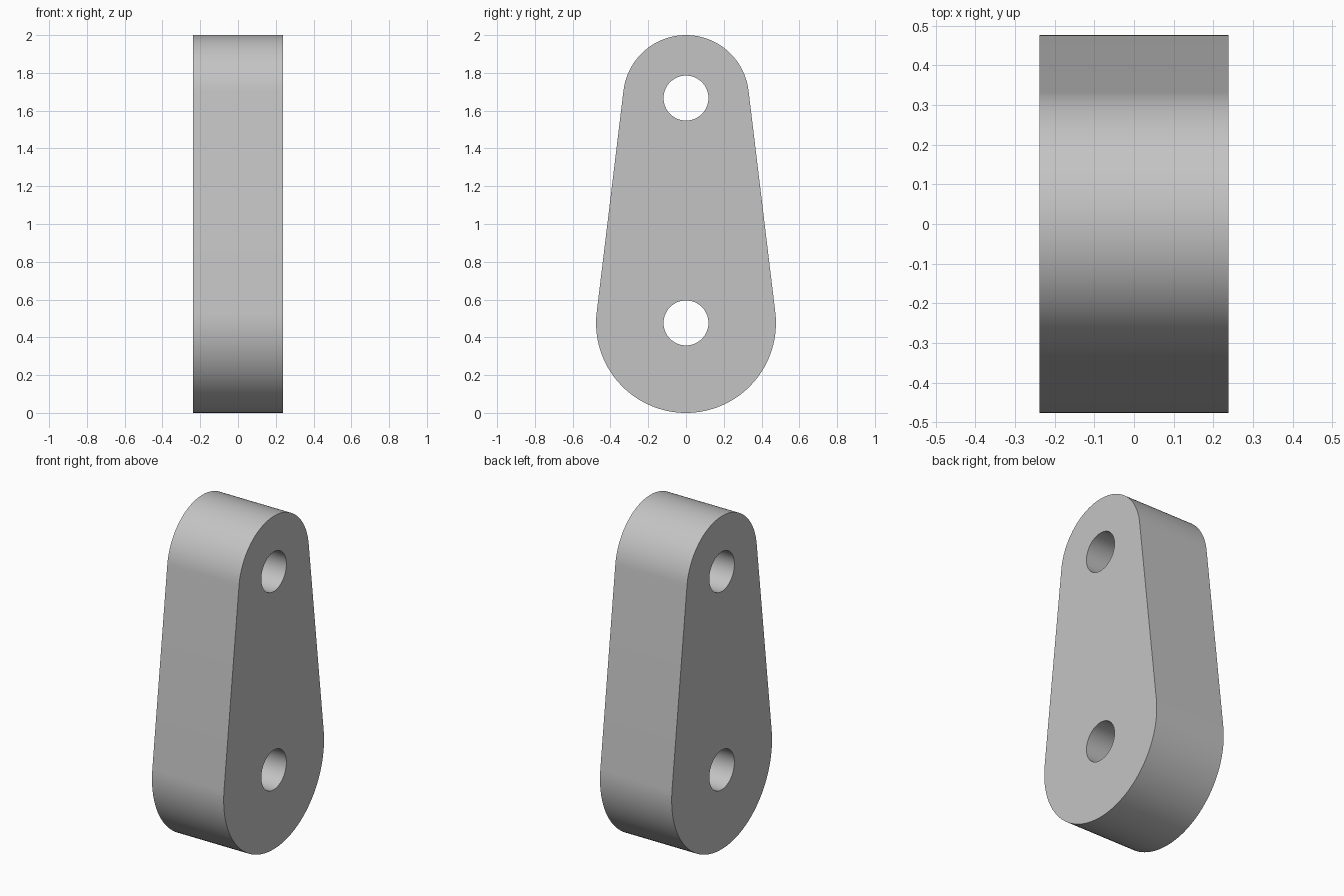
import bpy
import bmesh
from math import sin, cos, pi, asin, radians

cube = bpy.data.objects.get("Cube")
if cube:
    bpy.data.objects.remove(cube, do_unlink=True)

UNIT = 2 / 42
BIG, SMALL, HOLE, HALF = 10 * UNIT, 7 * UNIT, 2.5 * UNIT, 5 * UNIT
LOW_Z, HIGH_Z = BIG, 2 - SMALL
TILT = asin((BIG - SMALL) / (HIGH_Z - LOW_Z))  # lean of the tangent sides


def arc(radius, z, start, end, steps):
    """Points (y, z) along an arc, both ends included."""
    angles = [start + (end - start) * i / steps for i in range(steps + 1)]
    return [(radius * cos(a), z + radius * sin(a)) for a in angles]


def add_loop(bm, points):
    verts = [bm.verts.new((-HALF, y, z)) for y, z in points]
    return [bm.edges.new((v, verts[i - 1])) for i, v in enumerate(verts)]


# Outline: two round ends joined by tangent sides
outline = arc(SMALL, HIGH_Z, TILT, pi - TILT, 48)
outline += arc(BIG, LOW_Z, pi - TILT, 2 * pi + TILT, 64)

# Side profile with two pin holes, extruded across the width
bm = bmesh.new()
edges = add_loop(bm, outline)
for z in (LOW_Z, HIGH_Z):
    edges += add_loop(bm, arc(HOLE, z, 0, 2 * pi, 48)[:-1])
bmesh.ops.triangle_fill(bm, use_beauty=True, use_dissolve=False, edges=edges)
result = bmesh.ops.extrude_face_region(bm, geom=bm.faces[:], use_keep_orig=True)
moved = [g for g in result["geom"] if isinstance(g, bmesh.types.BMVert)]
bmesh.ops.translate(bm, verts=moved, vec=(2 * HALF, 0, 0))
bmesh.ops.recalc_face_normals(bm, faces=bm.faces[:])

mesh = bpy.data.meshes.new("link_plate")
bm.to_mesh(mesh)
bm.free()
plate = bpy.data.objects.new("link_plate", mesh)
bpy.context.collection.objects.link(plate)

# Plain grey material
grey = bpy.data.materials.new("light_grey")
grey.use_nodes = True
color = (0.55, 0.55, 0.55, 1)
grey.diffuse_color = color
grey.node_tree.nodes["Principled BSDF"].inputs["Base Color"].default_value = color
mesh.materials.append(grey)

# Smooth curved walls, crisp rims
bpy.ops.object.select_all(action="DESELECT")
plate.select_set(True)
bpy.context.view_layer.objects.active = plate
bpy.ops.object.shade_smooth_by_angle(angle=radians(30))
